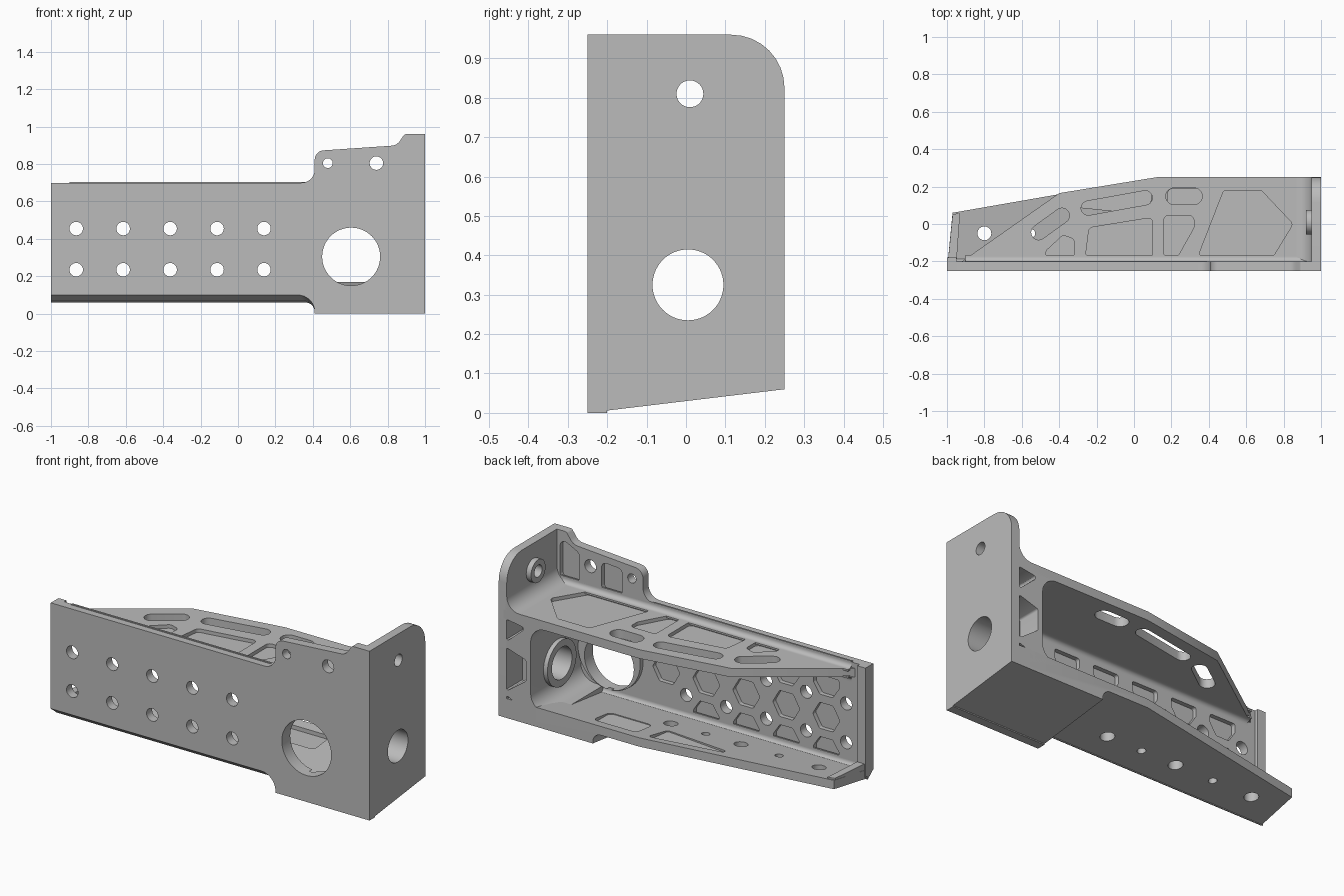
import bpy, bmesh, math
from mathutils import Vector

cube = bpy.data.objects.get("Cube")
if cube:
    bpy.data.objects.remove(cube)

grey = bpy.data.materials.new("bare_metal_grey")
grey.use_nodes = True
grey.diffuse_color = (0.5, 0.5, 0.5, 1)
grey.node_tree.nodes["Principled BSDF"].inputs["Base Color"].default_value = (0.5, 0.5, 0.5, 1)

MAP = {"x": lambda u, v, t: (t, u, v), "y": lambda u, v, t: (u, t, v), "z": lambda u, v, t: (u, v, t)}


def rounded(points, default=0.0, steps=8):
    """Polygon with an arc at every corner; a third value overrides the radius."""
    out = []
    for i, p in enumerate(points):
        c = Vector(p[:2])
        r = p[2] if len(p) > 2 else default
        a = Vector(points[i - 1][:2]) - c
        b = Vector(points[(i + 1) % len(points)][:2]) - c
        if r == 0:
            out.append(tuple(c))
            continue
        half = a.angle(b) / 2
        reach = r / math.tan(half)
        centre = c + (a.normalized() + b.normalized()).normalized() * (r / math.sin(half))
        s = c + a.normalized() * reach - centre
        e = c + b.normalized() * reach - centre
        turn = math.atan2(s.x * e.y - s.y * e.x, s.dot(e))
        for k in range(steps + 1):
            g = turn * k / steps
            out.append((centre.x + s.x * math.cos(g) - s.y * math.sin(g),
                        centre.y + s.x * math.sin(g) + s.y * math.cos(g)))
    return out


def circle(u, v, r, n=40):
    return [(u + r * math.cos(math.tau * k / n), v + r * math.sin(math.tau * k / n)) for k in range(n)]


def slot(u1, v1, u2, v2, r):
    """Round-ended slot between two centres."""
    d = math.atan2(v2 - v1, u2 - u1)
    arc = [math.pi * k / 10 - math.pi / 2 for k in range(11)]
    return ([(u2 + r * math.cos(d + g), v2 + r * math.sin(d + g)) for g in arc]
            + [(u1 - r * math.cos(d + g), v1 - r * math.sin(d + g)) for g in arc])


def add_prism(bm, pts, axis, a, b, end=None):
    lower = [bm.verts.new(MAP[axis](u, v, a)) for u, v in pts]
    upper = [bm.verts.new(MAP[axis](u, v, b)) for u, v in (end or pts)]
    bm.faces.new(lower)
    bm.faces.new(upper)
    n = len(pts)
    for i in range(n):
        j = (i + 1) % n
        bm.faces.new((lower[i], lower[j], upper[j], upper[i]))


def mesh_object(name, prisms, slope=0.0):
    bm = bmesh.new()
    for p in prisms:
        add_prism(bm, *p)
    for v in bm.verts:
        v.co.z += slope * (v.co.y + 0.25)
    bmesh.ops.recalc_face_normals(bm, faces=bm.faces)
    me = bpy.data.meshes.new(name)
    bm.to_mesh(me)
    bm.free()
    ob = bpy.data.objects.new(name, me)
    bpy.context.collection.objects.link(ob)
    return ob


def part(name, prism, cuts=(), slope=0.0):
    """A prism with holes and pockets removed, smooth on its curved walls."""
    ob = mesh_object(name, [prism], slope)
    ob.data.materials.append(grey)
    if cuts:
        tool = mesh_object(name + "_cutter", cuts)
        tool.hide_render = True
        mod = ob.modifiers.new("cut", "BOOLEAN")
        mod.operation, mod.solver, mod.object = "DIFFERENCE", "EXACT", tool
        deps = bpy.context.evaluated_depsgraph_get()
        me = bpy.data.meshes.new_from_object(ob.evaluated_get(deps))
        ob.modifiers.clear()
        ob.data = me
        bpy.data.objects.remove(tool)
    bpy.ops.object.select_all(action="DESELECT")
    ob.select_set(True)
    bpy.context.view_layer.objects.active = ob
    bpy.ops.object.shade_smooth_by_angle(angle=math.radians(30))
    return ob


# Front plate: its lower edge is chamfered towards the back
def plate_outline(low, r):
    return rounded([(-1, low), (0.41, low, r), (0.41, 0), (1, 0), (1, 0.96), (0.89, 0.96, 0.02),
                    (0.85, 0.90, 0.06), (0.41, 0.87, 0.05), (0.41, 0.70, 0.07), (-1, 0.70)])


columns = [-0.865 + 0.251 * i for i in range(5)]
cuts = [(circle(x, z, 0.036), "y", -0.3, 0) for x in columns for z in (0.235, 0.455)]
cuts += [(circle(0.605, 0.305, 0.155, 64), "y", -0.3, 0),
         (circle(0.48, 0.805, 0.026), "y", -0.3, 0), (circle(0.74, 0.805, 0.036), "y", -0.3, 0)]
# Weight-saving pockets between the holes
for x in columns:
    m = x + 0.125
    cuts.append((rounded(circle(m, 0.345, 0.085, 6), 0.015, 4), "y", -0.225, 0))
    for s in (1, -1):
        trap = [(m - 0.04, 0.345 + s * 0.12), (m + 0.04, 0.345 + s * 0.12),
                (m + 0.08, 0.345 + s * 0.18), (m + 0.08, 0.345 + s * 0.23),
                (m - 0.08, 0.345 + s * 0.23), (m - 0.08, 0.345 + s * 0.18)]
        if s > 0 or m < 0.2:
            cuts.append((rounded(trap, 0.012, 4), "y", -0.225, 0))
for pocket in ([(0.54, 0.69), (0.67, 0.69), (0.67, 0.85), (0.54, 0.84)],
               [(0.81, 0.69), (0.93, 0.69), (0.93, 0.92), (0.81, 0.86)]):
    cuts.append((rounded(pocket, 0.03), "y", -0.225, 0))
part("front_plate", (plate_outline(0.10, 0.09), "y", -0.25, -0.20, plate_outline(0.06, 0.05)), cuts)

# Collar round the large opening, and the raised rib at the free end
part("opening_collar", (circle(0.605, 0.345, 0.195, 64), "y", -0.205, -0.175),
     [(circle(0.605, 0.305, 0.155, 64), "y", -0.3, 0)])
part("end_rib", (rounded([(-1, 0.08), (-0.95, 0.08), (-0.95, 0.70), (-1, 0.70)]), "y", -0.21, -0.18))

# Sloping floor with a step, tapered in plan
floor_outline = rounded([(-1, 0.06), (0.41, 0.06, 0.05), (0.41, 0), (0.99, 0), (0.99, 0.11), (-1, 0.11)])
taper = [(-1.1, -0.4), (-1.015, -0.4), (-0.97, 0.06), (0.12, 0.25), (0.12, 0.4), (-1.1, 0.4)]
cuts = [(taper, "z", -0.1, 0.4)]
for i, x in enumerate((0.13, -0.09, -0.31, -0.55, -0.80)):
    cuts.append((circle(x, -0.05, 0.022 if i % 2 else 0.037), "z", -0.1, 0.4))
cuts += [(rounded([(-0.4, 0.10), (0.08, 0.05), (0.10, 0.20)], 0.015), "z", 0.14, 0.4),
         (rounded([(0.18, 0.04), (0.45, 0.04), (0.45, 0.19), (0.18, 0.19)], 0.03), "z", 0.14, 0.4)]
part("floor", (floor_outline, "y", -0.21, 0.25), cuts, slope=0.12)
part("floor_end_lip", ([(-0.997, -0.22), (-0.95, -0.22), (-0.93, 0.06), (-0.97, 0.05)], "z", 0.10, 0.155))

# Upper shelf with through slots and shallow pockets
shelf = [(-0.94, -0.22), (-0.92, -0.20), (-0.40, 0.165), (0.12, 0.25), (0.97, 0.25), (0.97, -0.22)]
cuts = [(slot(-0.51, -0.045, -0.385, 0.045, 0.04), "z", 0.5, 0.8),
        (slot(-0.245, 0.085, 0.06, 0.14, 0.038), "z", 0.5, 0.8),
        (slot(0.215, 0.148, 0.32, 0.148, 0.045), "z", 0.5, 0.8)]
for pocket in ([(-0.51, -0.18), (-0.32, -0.18), (-0.32, -0.08), (-0.38, -0.06)],
               [(-0.26, -0.18), (0.10, -0.18), (0.10, 0.035), (-0.24, -0.02)],
               [(0.16, -0.18), (0.23, -0.18), (0.32, -0.02), (0.32, 0.045), (0.16, 0.045)],
               [(0.34, -0.18), (0.74, -0.18), (0.85, 0.0), (0.68, 0.18), (0.48, 0.18)]):
    cuts.append((rounded(pocket, 0.025), "z", 0.65, 0.8))
part("upper_shelf", (shelf, "z", 0.62, 0.67), cuts)

# End plate with one rounded corner
end_holes = [(circle(0.01, 0.81, 0.034), "x", 0.5, 1.2), (circle(0.005, 0.325, 0.09, 56), "x", 0.5, 1.2)]
part("end_plate", (rounded([(-0.25, 0), (0.25, 0.06), (0.25, 0.96, 0.135), (-0.25, 0.96)]), "x", 0.95, 1), end_holes)
part("upper_hole_boss", (circle(0.01, 0.81, 0.065), "x", 0.92, 0.955), end_holes[:1])
part("shelf_end_cove", (rounded([(0.96, 0.655), (0.96, 0.77), (0.95, 0.77), (0.95, 0.67, 0.08),
                                 (0.85, 0.67), (0.85, 0.655)]), "y", -0.22, 0.25))

# Thick inner wall with a rounded cavity side and pockets on its back face
wall = rounded([(0.96, 0.07), (0.96, 0.65), (0.66, 0.65), (0.66, 0.62), (0.80, 0.62, 0.09),
                (0.80, 0.15, 0.09), (0.66, 0.15), (0.66, 0.07)])
cuts = [end_holes[1]]
for pocket in ([(0.955, 0.62), (0.955, 0.49), (0.83, 0.60)],
               [(0.955, 0.46), (0.83, 0.42), (0.83, 0.30), (0.955, 0.21)],
               [(0.955, 0.19), (0.83, 0.13), (0.955, 0.11)]):
    cuts.append((rounded(pocket, 0.012, 4), "y", 0.11, 0.4))
part("inner_wall", (wall, "y", -0.21, 0.25), cuts)
part("lower_hole_boss", (circle(0.005, 0.325, 0.13, 56), "x", 0.775, 0.805), end_holes[1:])

# Coves where the shelf and floor meet the front plate
for name, z, s, left, right in (("shelf_top_cove", 0.66, 1, -0.9, 0.96), ("shelf_under_cove", 0.63, -1, -0.9, 0.82),
                                ("floor_cove", 0.105, 1, -0.98, 0.82)):
    tri = rounded([(-0.21, z), (-0.21, z + s * 0.045), (-0.2, z + s * 0.045),
                   (-0.2, z + s * 0.01, 0.025), (-0.165, z + s * 0.01), (-0.165, z)])
    part(name, (tri, "x", left, right))
